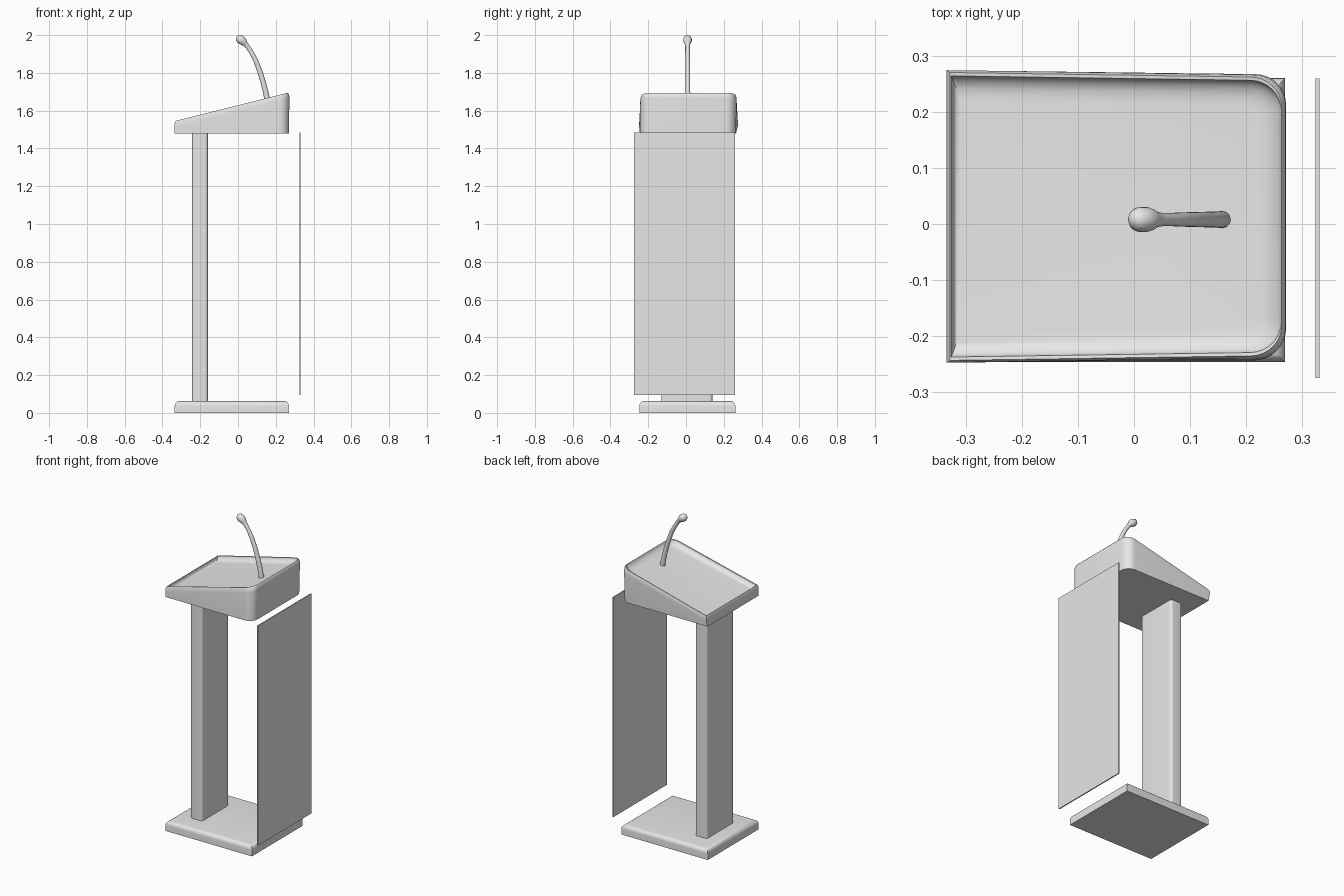
import bpy, bmesh, math
from mathutils import Vector

if "Cube" in bpy.data.objects:
    bpy.data.objects.remove(bpy.data.objects["Cube"])

grey = bpy.data.materials.new("light_grey")
grey.diffuse_color = (0.8, 0.8, 0.8, 1)
grey.use_nodes = True
grey.node_tree.nodes["Principled BSDF"].inputs["Base Color"].default_value = grey.diffuse_color


def finish(name, bm):
    bmesh.ops.recalc_face_normals(bm, faces=bm.faces)
    mesh = bpy.data.meshes.new(name)
    bm.to_mesh(mesh)
    bm.free()
    ob = bpy.data.objects.new(name, mesh)
    bpy.context.collection.objects.link(ob)
    mesh.materials.append(grey)
    bpy.ops.object.select_all(action='DESELECT')
    ob.select_set(True)
    bpy.context.view_layer.objects.active = ob
    bpy.ops.object.shade_smooth_by_angle(angle=math.radians(35))
    return ob


def box(name, lo, hi, pick=None, radius=0.02):
    """Box between two corners; edges chosen by pick(a, b) are rounded."""
    bm = bmesh.new()
    bmesh.ops.create_cube(bm, size=1)
    for v in bm.verts:
        v.co = Vector([hi[i] if v.co[i] > 0 else lo[i] for i in range(3)])
    if pick:
        edges = [e for e in bm.edges if pick(e.verts[0].co, e.verts[1].co)]
        bmesh.ops.bevel(bm, geom=edges, offset=radius, segments=6, profile=0.5,
                        affect='EDGES')
    return finish(name, bm)


def skin(bm, rings, cap_start=True, cap_end=True):
    """Joins equal closed rings of points into a skin."""
    vs = [[bm.verts.new(p) for p in r] for r in rings]
    n = len(vs[0])
    for a, b in zip(vs, vs[1:]):
        for i in range(n):
            j = (i + 1) % n
            bm.faces.new((a[i], a[j], b[j], b[i]))
    if cap_start:
        bm.faces.new(vs[0][::-1])
    if cap_end:
        bm.faces.new(vs[-1])


# Foot plate with rounded top edges, column, thin panel
box("base_plate", (-0.335, -0.247, 0), (0.27, 0.261, 0.063),
    lambda a, b: a.z > 0.06 and b.z > 0.06, 0.026)
box("column", (-0.243, -0.131, 0.06), (-0.16, 0.139, 1.485),
    lambda a, b: abs(a.z - b.z) > 0.5, 0.015)
box("display_panel", (0.325, -0.275, 0.095), (0.332, 0.26, 1.485))

# Sloped desk with a dished top
LEFT = -0.335


def rim_z(x):
    return 1.545 + 0.25 * (x - LEFT)


def outline(left, right, ylo, yhi, taper, r):
    """Closed plan outline; the two corners at +x are rounded."""
    pts = [(left, ylo)]
    for cy, start in ((ylo + r, -90), (yhi - r, 0)):
        for k in range(9):
            a = math.radians(start + k * 90 / 8)
            pts.append((right - r + r * math.cos(a), cy + r * math.sin(a)))
    pts.append((left, yhi))
    mid = (ylo + yhi) / 2
    return [(x, mid + (y - mid) * (1 - taper * (x - LEFT) / 0.6)) for x, y in pts]


def desk_ring(left, right, ylo, yhi, taper, r, drop):
    return [(x, y, rim_z(x) - drop)
            for x, y in outline(left, right, ylo, yhi, taper, r)]


rings = [[(x, y, 1.478) for x, y in outline(LEFT, 0.27, -0.244, 0.264, 0, 0.055)],
         desk_ring(LEFT, 0.272, -0.248, 0.274, 0.025, 0.055, 0.03),
         desk_ring(LEFT, 0.271, -0.248, 0.275, 0.035, 0.055, 0.012),
         desk_ring(LEFT + 0.006, 0.264, -0.244, 0.271, 0.035, 0.055, 0.0)]
for k in range(8):
    a = math.radians(90 * k / 7)
    h, depth = 1 - math.cos(a), 0.028 * math.sin(a)
    d = 0.01 + 0.045 * h
    rings.append(desk_ring(LEFT + 0.008 + 0.018 * h, 0.27 - d + 0.003,
                           -0.248 + d, 0.275 - d, 0.035, 0.062 - d * 0.7,
                           depth + 0.001))
bm = bmesh.new()
skin(bm, rings)
finish("desk_top", bm)

# Curved microphone stem running into a rounded head
Y = 0.008
path = [(0.162, 1.61, 0.015), (0.155, 1.66, 0.015), (0.146, 1.70, 0.0145),
        (0.132, 1.755, 0.014), (0.115, 1.81, 0.0135), (0.094, 1.865, 0.013),
        (0.07, 1.91, 0.012), (0.05, 1.94, 0.012), (0.039, 1.953, 0.014),
        (0.032, 1.961, 0.019), (0.022, 1.970, 0.0225), (0.009, 1.979, 0.0225),
        (0.0, 1.985, 0.018), (-0.006, 1.988, 0.010), (-0.008, 1.989, 0.003)]
rings = []
for i, (x, z, r) in enumerate(path):
    p, q = path[max(i - 1, 0)], path[min(i + 1, len(path) - 1)]
    t = Vector((q[0] - p[0], 0, q[1] - p[1])).normalized()
    side = Vector((t.z, 0, -t.x))
    rings.append([Vector((x, Y, z)) + side * (r * math.cos(a))
                  + Vector((0, r * math.sin(a), 0))
                  for a in (math.tau * k / 20 for k in range(20))])
bm = bmesh.new()
skin(bm, rings)
finish("microphone", bm)
